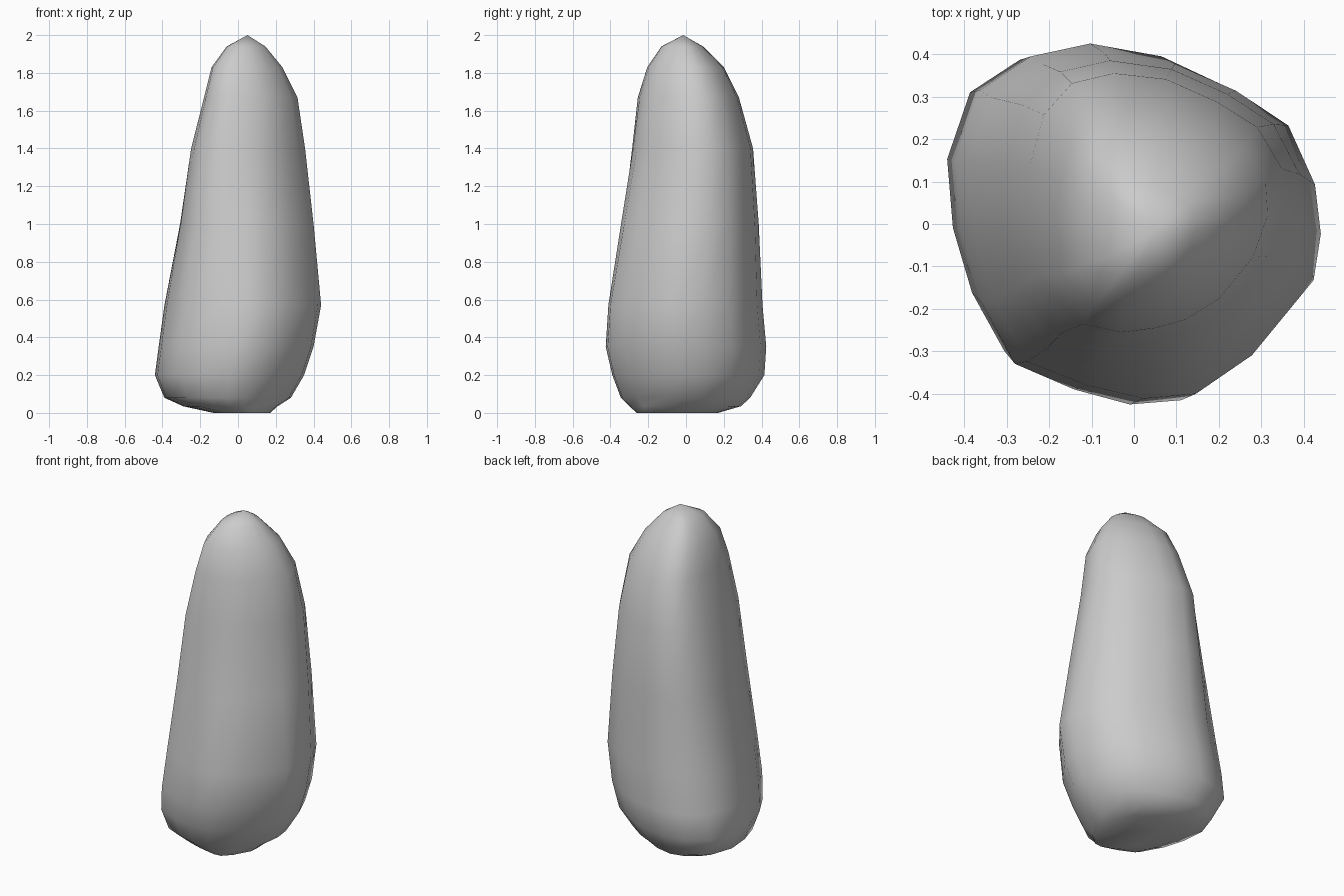
import bpy, bmesh

if "Cube" in bpy.data.objects:
    bpy.data.objects.remove(bpy.data.objects["Cube"])

# Cross-section outlines, counter-clockwise from +x
LOWER = [(.44, -.02), (.425, .1), (.36, .245), (.23, .33), (.08, .395), (-.1, .425),
         (-.25, .395), (-.38, .315), (-.44, .15), (-.425, -.02), (-.375, -.18),
         (-.29, -.325), (-.14, -.385), (0, -.42), (.13, -.41), (.27, -.315), (.425, -.13)]
UPPER = [(.315, .02), (.31, .1), (.26, .18), (.18, .23), (.08, .275), (-.02, .285),
         (-.1, .265), (-.15, .2), (-.175, .1), (-.18, 0), (-.17, -.12),
         (-.12, -.24), (-.03, -.26), (.05, -.25), (.12, -.23), (.2, -.18), (.28, -.08)]

# Height, x extent, y extent of each ring
LEVELS = [(0.0, -.13, .17, -.26, .17), (.035, -.29, .21, -.3, .29),
          (.08, -.39, .28, -.345, .34), (.2, -.44, .35, -.39, .415),
          (.35, -.42, .4, -.425, .425), (.57, -.39, .44, -.412, .405),
          (1.0, -.31, .4, -.35, .385), (1.4, -.25, .355, -.29, .355),
          (1.67, -.18, .315, -.255, .28), (1.83, -.14, .235, -.205, .2),
          (1.94, -.06, .145, -.13, .09)]


def unit(outline):
    """Fit an outline to the 0..1 square."""
    xs, ys = zip(*outline)
    return [((x - min(xs)) / (max(xs) - min(xs)), (y - min(ys)) / (max(ys) - min(ys)))
            for x, y in outline]


low, up = unit(LOWER), unit(UPPER)
bm = bmesh.new()

# Stack the rings, blending from the lower to the upper outline
rings = []
for z, x0, x1, y0, y1 in LEVELS:
    t = min(1, max(0, (z - .5) / 1.1))
    ring = []
    for (ax, ay), (bx, by) in zip(low, up):
        u, v = ax + (bx - ax) * t, ay + (by - ay) * t
        ring.append(bm.verts.new((x0 + u * (x1 - x0), y0 + v * (y1 - y0), z)))
    rings.append(ring)

# Side faces, flat base and pointed top
n = len(LOWER)
for a, b in zip(rings, rings[1:]):
    for i in range(n):
        j = (i + 1) % n
        bm.faces.new((a[i], a[j], b[j], b[i]))
bm.faces.new(rings[0][::-1])
tip = bm.verts.new((.05, -.015, 2))
for i in range(n):
    bm.faces.new((rings[-1][i], rings[-1][(i + 1) % n], tip))
for f in bm.faces:
    f.smooth = True
bmesh.ops.recalc_face_normals(bm, faces=bm.faces)

mesh = bpy.data.meshes.new("standing_stone")
bm.to_mesh(mesh)
bm.free()
stone = bpy.data.objects.new("standing_stone", mesh)
bpy.context.collection.objects.link(stone)
